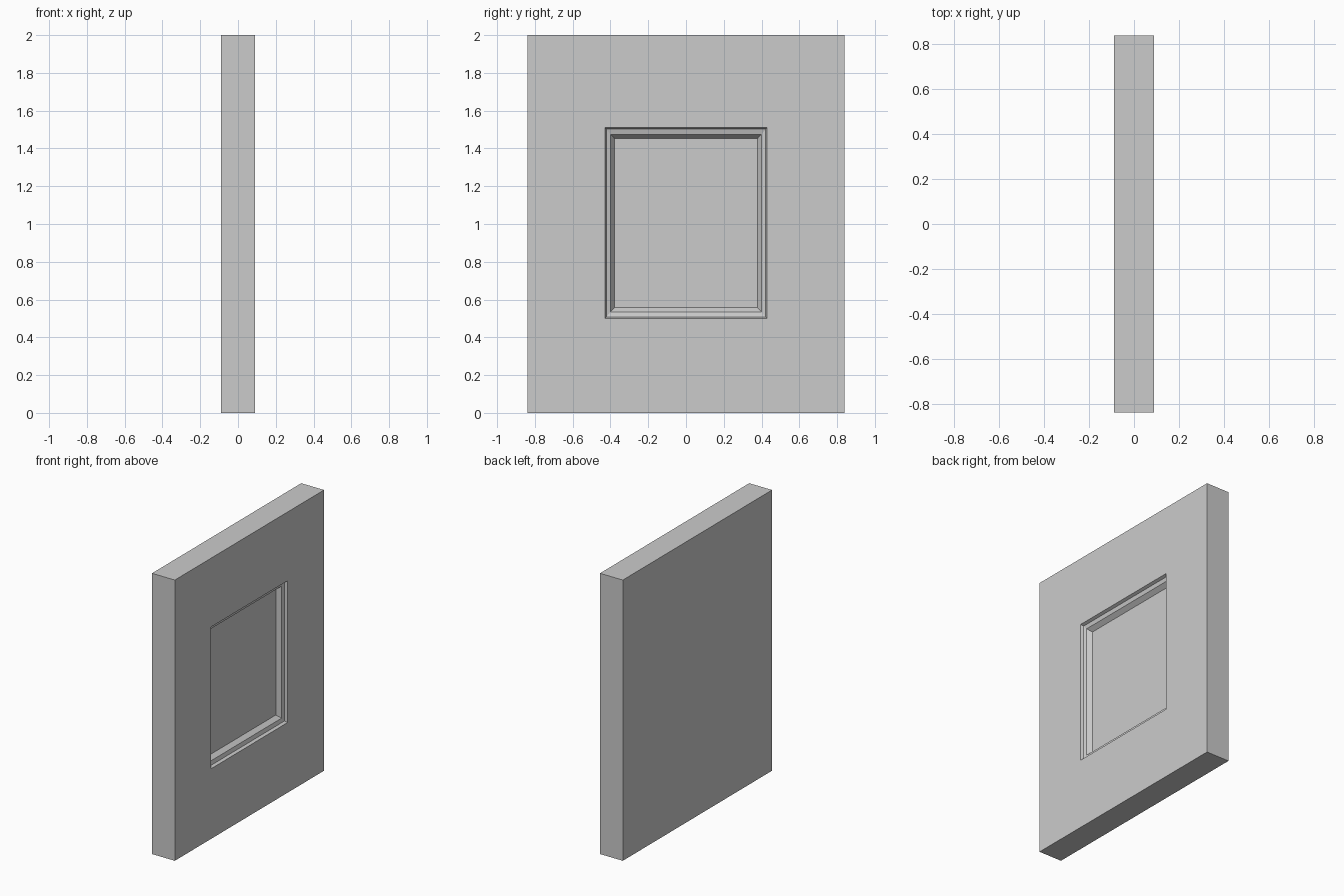
import bpy, bmesh

if "Cube" in bpy.data.objects:
    bpy.data.objects.remove(bpy.data.objects["Cube"])

# Slab dimensions (half thickness, half width, height)
HX, HY, H = 0.09, 0.84, 2.0
CZ = 1.005

# Recess profile: (half width, half height, depth below the +x face)
PROFILE = [
    (0.43, 0.505, 0.0),     # opening edge
    (0.422, 0.497, 0.02),   # narrow outer lip
    (0.40, 0.47, 0.027),    # flat ledge
    (0.378, 0.447, 0.057),  # sloped moulding down to the panel
]


def rect(bm, x, hy, z0, z1):
    return [bm.verts.new((x, y, z)) for y, z in
            ((-hy, z0), (hy, z0), (hy, z1), (-hy, z1))]


def bridge(bm, a, b):
    for i in range(4):
        j = (i + 1) % 4
        bm.faces.new((a[i], a[j], b[j], b[i]))


# Panelled slab: nested rectangles from the back face to the recessed panel
bm = bmesh.new()
loops = [rect(bm, -HX, HY, 0, H), rect(bm, HX, HY, 0, H)]
loops += [rect(bm, HX - d, hy, CZ - hz, CZ + hz) for hy, hz, d in PROFILE]
for a, b in zip(loops, loops[1:]):
    bridge(bm, a, b)
bm.faces.new(loops[0][::-1])
bm.faces.new(loops[-1])
bmesh.ops.recalc_face_normals(bm, faces=bm.faces)

mesh = bpy.data.meshes.new("panelled_slab")
bm.to_mesh(mesh)
bm.free()
slab = bpy.data.objects.new("panelled_slab", mesh)
bpy.context.collection.objects.link(slab)
